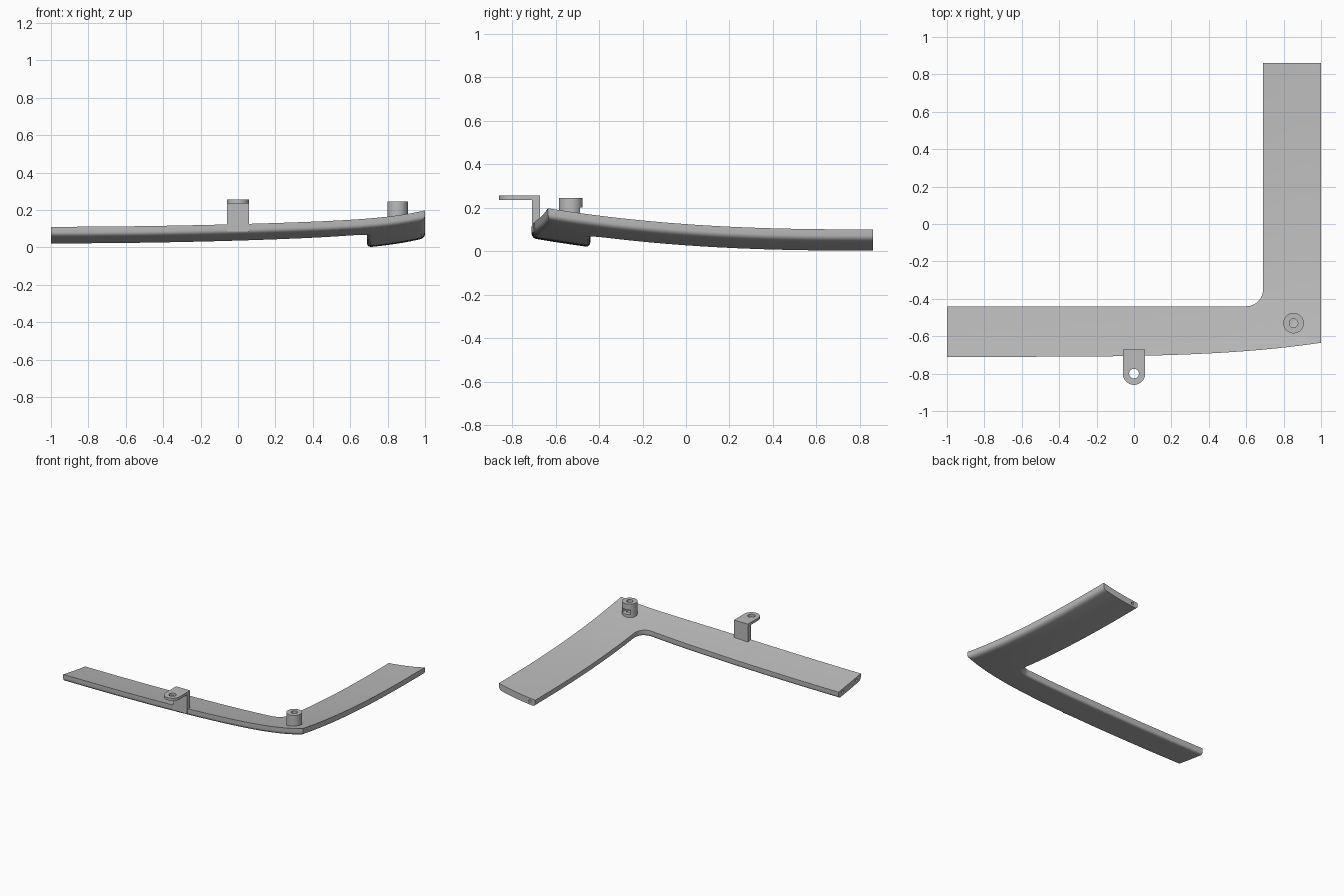
import bpy, bmesh
from math import sin, cos, pi, radians
from mathutils import Vector

cube = bpy.data.objects.get("Cube")
if cube:
    bpy.data.objects.remove(cube, do_unlink=True)

grey = bpy.data.materials.new("plain grey")
grey.use_nodes = True
grey.diffuse_color = (0.5, 0.5, 0.5, 1)
grey.node_tree.nodes["Principled BSDF"].inputs["Base Color"].default_value = (0.5, 0.5, 0.5, 1)

THICK, ROUND, FILLET = 0.05, 0.022, 0.09
INNER_X, INNER_Y, BACK = 0.69, -0.44, 0.86


def finish(name, bm):
    bmesh.ops.recalc_face_normals(bm, faces=bm.faces)
    mesh = bpy.data.meshes.new(name)
    bm.to_mesh(mesh)
    bm.free()
    mesh.materials.append(grey)
    ob = bpy.data.objects.new(name, mesh)
    bpy.context.collection.objects.link(ob)
    return ob


def activate(ob):
    bpy.ops.object.select_all(action='DESELECT')
    ob.select_set(True)
    bpy.context.view_layer.objects.active = ob


def cut(ob, cutter):
    mod = ob.modifiers.new("cut", 'BOOLEAN')
    mod.operation = 'DIFFERENCE'
    mod.solver = 'EXACT'
    mod.object = cutter
    activate(ob)
    bpy.ops.object.modifier_apply(modifier=mod.name)
    bpy.data.objects.remove(cutter, do_unlink=True)


def smooth(ob):
    activate(ob)
    bpy.ops.object.shade_smooth_by_angle(angle=radians(35))


def cylinder(name, centre, radius, depth, rot=(0, 0, 0), sides=32):
    bm = bmesh.new()
    bmesh.ops.create_cone(bm, cap_ends=True, segments=sides, radius1=radius, radius2=radius, depth=depth)
    ob = finish(name, bm)
    ob.rotation_euler, ob.location = rot, centre
    return ob


def block(name, low, high):
    bm = bmesh.new()
    bmesh.ops.create_cube(bm, size=1)
    for v in bm.verts:
        v.co = [(a + b) / 2 + c * (b - a) for a, b, c in zip(low, high, v.co)]
    return finish(name, bm)


# Curved sheet: heights rise towards the outer corner
def top_height(x, y):
    t = max(0, (x + 1) / 2)
    s = max(0, (BACK - y) / 1.57)
    return 0.06 * t**2 + 0.04 * t**10 + 0.11 * s**2.5


def front_y(x):
    return -0.71 + 0.075 * ((x + 1) / 2)**4


# Matching outer and inner points along the L
stations = []
bend_x, bend_y = INNER_X - FILLET, INNER_Y + FILLET
for i in range(24):
    x = -1 + (bend_x + 1) * i / 24
    stations.append(((x, front_y(x)), (x, INNER_Y)))
corner_y = front_y(1)
for i in range(17):
    a = -pi / 2 + pi / 2 * i / 16
    inner = (bend_x + FILLET * cos(a), bend_y + FILLET * sin(a))
    if i <= 8:
        x = bend_x + (1 - bend_x) * i / 8
        outer = (x, front_y(x))
    else:
        outer = (1, corner_y + (bend_y - corner_y) * (i - 8) / 8)
    stations.append((outer, inner))
for i in range(1, 25):
    y = bend_y + (BACK - bend_y) * i / 24
    stations.append(((1, y), (INNER_X, y)))

# Cross-section: share of the width, and drop below the top
edge = ROUND / 0.29
section = [(i / 10, 0) for i in range(11)]
arc = [(edge * (1 - cos(a)), THICK - ROUND * (1 - sin(a))) for a in [pi / 2 * k / 5 for k in range(6)]]
section += [(1 - u, d) for u, d in arc]
section += [(1 - i / 8, THICK) for i in range(1, 8)]
section += arc[::-1]

bm = bmesh.new()
rings = []
for outer, inner in stations:
    o, n = Vector(outer), Vector(inner)
    ring = []
    for u, drop in section:
        p = o.lerp(n, u)
        ring.append(bm.verts.new((p.x, p.y, top_height(p.x, p.y) - drop)))
    rings.append(ring)
count = len(section)
for a, b in zip(rings, rings[1:]):
    for j in range(count):
        k = (j + 1) % count
        bm.faces.new((a[j], a[k], b[k], b[j]))
bm.faces.new(rings[0])
bm.faces.new(rings[-1])
blade = finish("corner_blade", bm)

# Small pin holes in the ends
for y in (-0.49, -0.66):
    z = top_height(-1, y) - THICK / 2
    cut(blade, cylinder("pin_cutter", (-1, y, z), 0.011, 0.1, (0, pi / 2, 0), 16))
z = top_height(0.735, BACK) - THICK / 2
cut(blade, cylinder("pin_cutter", (0.735, BACK, z), 0.011, 0.1, (pi / 2, 0, 0), 16))
smooth(blade)

# Mounting bracket: upright plate and rounded tab with a hole
HALF, TAB_Y = 0.06, -0.80
block("bracket_upright", (-HALF, -0.708, 0.085), (HALF, -0.672, 0.24))
bm = bmesh.new()
outline = [(HALF, -0.672), (-HALF, -0.672)]
outline += [(HALF * cos(a), TAB_Y + HALF * sin(a)) for a in [pi + pi * k / 20 for k in range(21)]]
face = bm.faces.new([bm.verts.new((x, y, 0.235)) for x, y in outline])
up = bmesh.ops.extrude_face_region(bm, geom=[face])
bmesh.ops.translate(bm, vec=(0, 0, 0.02), verts=[g for g in up["geom"] if isinstance(g, bmesh.types.BMVert)])
tab = finish("bracket_tab", bm)
cut(tab, cylinder("tab_cutter", (0, TAB_Y, 0.245), 0.026, 0.1))
smooth(tab)

# Corner boss with a bore and a side slot for a nut
BX, BY = 0.853, -0.53
boss = cylinder("corner_boss", (BX, BY, 0.185), 0.055, 0.12)
cut(boss, cylinder("bore_cutter", (BX, BY, 0.22), 0.023, 0.14))
cut(boss, block("slot_cutter", (BX - 0.035, BY - 0.03, 0.165), (BX + 0.035, BY + 0.08, 0.2)))
smooth(boss)
